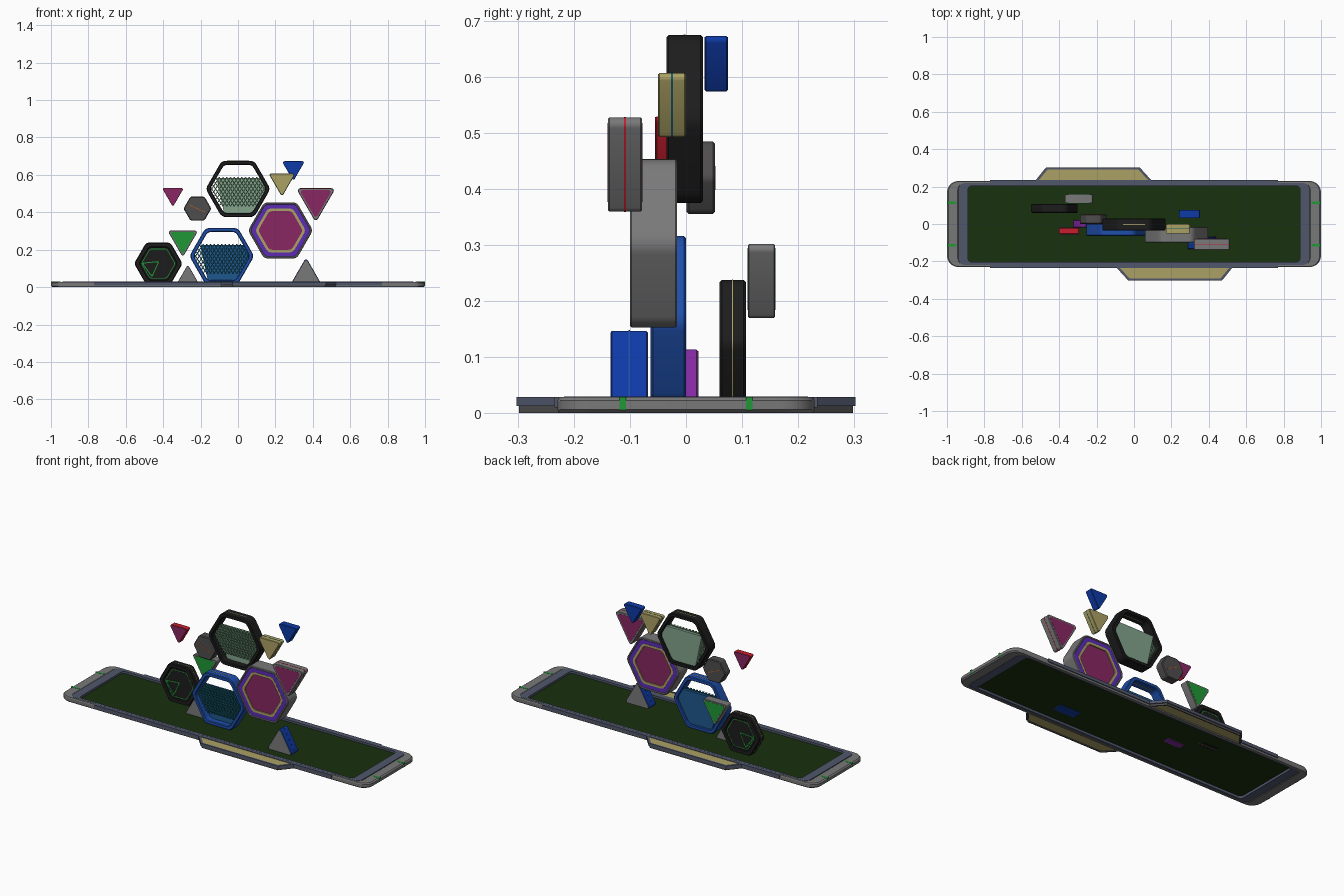
import bpy, bmesh
from math import sin, cos, pi, radians, sqrt

if "Cube" in bpy.data.objects:
    bpy.data.objects.remove(bpy.data.objects["Cube"])

RGB = dict(field=(30, 52, 22), slate=(82, 88, 108), tan=(170, 160, 100), grey=(120, 120, 120),
           dark=(80, 78, 78), black=(34, 34, 34), blue=(36, 80, 170), navy=(22, 60, 165),
           magenta=(135, 44, 98), purple=(92, 48, 178), violet=(130, 45, 160), red=(200, 35, 50),
           green=(36, 150, 56), sage=(130, 162, 138), moss=(100, 138, 108), teal=(28, 92, 110),
           sea=(36, 88, 140), orange=(170, 90, 50))
MATS = {}


def mat(c):
    if c not in MATS:
        m = bpy.data.materials.new(c)
        m.diffuse_color = [(v / 255) ** 2.2 for v in RGB[c]] + [1]
        m.use_nodes = True
        m.node_tree.nodes["Principled BSDF"].inputs["Base Color"].default_value = m.diffuse_color
        MATS[c] = m
    return MATS[c]


def add_slab(bm, outer, inner, lo, hi, axis):
    """Extrude a 2D outline (optionally with a hole) between lo and hi."""
    def ring(pts, w):
        return [bm.verts.new((u, w, v) if axis == 'y' else (u, v, w)) for u, v in pts]
    a, b = ring(outer, lo), ring(outer, hi)
    n = len(a)
    if inner:
        c, d = ring(inner, lo), ring(inner, hi)
    else:
        bm.faces.new(a)
        bm.faces.new(b)
    for i in range(n):
        j = (i + 1) % n
        bm.faces.new((a[i], a[j], b[j], b[i]))
        if inner:
            bm.faces.new((c[i], c[j], d[j], d[i]))
            bm.faces.new((a[i], a[j], c[j], c[i]))
            bm.faces.new((b[i], b[j], d[j], d[i]))


def finish(bm, name, color, bevel=0):
    bmesh.ops.recalc_face_normals(bm, faces=bm.faces)
    me = bpy.data.meshes.new(name)
    bm.to_mesh(me)
    bm.free()
    me.materials.append(mat(color))
    me.shade_smooth()
    me.set_sharp_from_angle(angle=radians(30))
    ob = bpy.data.objects.new(name, me)
    bpy.context.collection.objects.link(ob)
    if bevel:
        m = ob.modifiers.new("edge", 'BEVEL')
        m.width, m.segments, m.angle_limit = bevel, 1, radians(60)
    return ob


def slab(name, outer, lo, hi, color, inner=None, axis='y', bevel=0):
    bm = bmesh.new()
    add_slab(bm, outer, inner, lo, hi, axis)
    return finish(bm, name, color, bevel)


def box(name, x0, x1, y0, y1, z0, z1, color):
    return slab(name, [(x0, z0), (x1, z0), (x1, z1), (x0, z1)], y0, y1, color)


def ngon(n, cx, cz, R, start, r=None, seg=5):
    """Regular polygon with rounded corners."""
    r = R * (0.23 if n == 6 else 0.108) if r is None else r
    half = pi / n
    d = R - r / cos(half)
    pts = []
    for i in range(n):
        t = start + 2 * half * i
        for k in range(seg + 1):
            a = t - half + 2 * half * k / seg
            pts.append((cx + d * cos(t) + r * cos(a), cz + d * sin(t) + r * sin(a)))
    return pts


def rrect(w, h, r, seg=5):
    pts = []
    for i, (sx, sy) in enumerate(((1, 1), (-1, 1), (-1, -1), (1, -1))):
        for k in range(seg + 1):
            a = pi / 2 * (i + k / seg)
            pts.append((sx * (w - r) + r * cos(a), sy * (h - r) + r * sin(a)))
    return pts


# --- base: frame, lip, field, rails, tabs, end marks
slab("base_frame", rrect(1, .23, .06), 0, .028, "grey", rrect(.935, .214, .03), 'z', .006)
slab("base_lip", rrect(.938, .218, .03), .002, .029, "slate", rrect(.888, .203, .02), 'z')
slab("field", rrect(.9, .21, .02), .0155, .017, "field", axis='z')
for s, side in ((1, "front"), (-1, "back")):
    def flip(pts):
        return [(s * x, s * y) for x, y in pts]
    tab = flip([(-.1, -.226), (-.03, -.303), (.47, -.303), (.532, -.226)])
    low = flip([(-.093, -.226), (-.026, -.298), (.466, -.298), (.525, -.226)])
    cut = flip([(-.082, -.228), (-.023, -.292), (.462, -.292), (.514, -.228)])
    slab(side + "_tab_rim", tab, .012, .028, "slate", cut, 'z')
    slab(side + "_tab_foot", low, 0, .012, "dark", cut, 'z')
    slab(side + "_tab_panel", cut, .006, .0255, "tan", axis='z')
    ys = sorted((-s * .214, -s * .235))
    box(side + "_rail", -.77, .77, *ys, .01, .0285, "slate")
    for y in (-.113, .113):
        xs = sorted((s * .95, s * 1.0005))
        box(side + "_end_mark", *xs, y - .006, y + .006, .005, .0288, "green")


# --- open hexagon baskets with a lattice front
def basket(name, cx, cz, y0, y1, frame, panel, lattice):
    R, Ri = .1735, .149
    ym = (y0 + y1) / 2
    slab(name + "_frame", ngon(6, cx, cz, R, 0), y0, y1, frame, ngon(6, cx, cz, Ri, 0), bevel=.004)
    t, k = .059, 1 / sqrt(3)
    a = Ri * cos(pi / 6)
    pts = [(-Ri / 2, -a), (Ri / 2, -a), (Ri, 0), (Ri - t * k, t), (t * k - Ri, t)]
    slab(name + "_panel", [(cx + x, cz + z) for x, z in pts], ym + .004, y1 - .012, panel)
    bm = bmesh.new()
    for sg in (-1, 1):
        for i in range(-12, 13):
            zs = [-.095 + .16 * q / 60 for q in range(61)]
            zs = [z for z in zs if abs(i * .02 + sg * z * .65) < Ri - abs(z) * k]
            if len(zs) < 3:
                continue
            w = .003
            ends = [(cx + i * .02 + sg * z * .65, cz + z) for z in (zs[0], zs[-1])]
            (xa, za), (xb, zb) = ends
            add_slab(bm, [(xa - w, za), (xa + w, za), (xb + w, zb), (xb - w, zb)], None,
                     ym - .008, ym + .005 + sg * .0005, 'y')
    finish(bm, name + "_lattice", lattice)
    for z, n in ((.1502, "outer"), (a, "inner")):
        box(name + "_trim_" + n, cx - .06, cx + .06, ym - .002, ym + .002,
            cz + z - .001, cz + z + .001, "tan")


basket("upper_basket", 0, .525, -.035, .03, "black", "sage", "moss")
basket("lower_basket", -.087, .166, -.063, 0, "blue", "sea", "teal")

# --- large hexagon with nested coloured rings
for part, R, ri, d, c in (("shell", .1765, .164, 0, "grey"), ("band", .165, .136, .003, "purple"),
                          ("ring", .137, .121, .002, "tan"), ("core", .122, 0, .008, "magenta")):
    slab("large_hex_" + part, ngon(6, .227, .303, R * .985, 0), -.1 + d, -.016 - d, c,
         ngon(6, .227, .303, ri * .985, 0) if ri else None, bevel=.003 if d == 0 else 0)

# --- black hexagon block with green outlines
bx, bz = -.426, .126
slab("black_hex", ngon(6, bx, bz, .129, 0), .06, .107, "black", ngon(6, bx, bz, .1, 0), bevel=.004)
slab("black_hex_core", ngon(6, bx, bz, .102, 0), .065, .102, "black")
slab("black_hex_seam", ngon(6, bx, bz, .1298, 0), .082, .084, "tan")
for y in (.064, .101):
    slab("green_hex_outline", ngon(6, bx, bz, .092, 0), y, y + .002, "green", ngon(6, bx, bz, .088, 0))
    slab("green_triangle_outline", ngon(3, -.465, .107, .056, -pi / 2 + .1), y - .001, y + .003,
         "green", ngon(3, -.465, .107, .046, -pi / 2 + .1))

# --- small hexagon with a diagonal stripe
slab("small_hex", ngon(6, -.217, .42, .0745, 0), .001, .052, "dark", bevel=.004)
for y in (0, .0515):
    slab("small_hex_stripe", [(-.26, .437), (-.175, .398), (-.174, .402), (-.259, .441)],
         y, y + .0015, "orange")


# --- triangular blocks: (name, x, z of flat edge, R, y0, y1, side, face, seam, points up)
def triangle(name, cx, zflat, R, y0, y1, side, face, seam, up):
    cz = zflat + (R / 2 if up else -R / 2)
    st = pi / 2 if up else -pi / 2
    slab(name + "_body", ngon(3, cx, cz, R, st), y0 + .001, y1 - .001, side, bevel=.002)
    for y in (y0, y1 - .003):
        slab(name + "_face", ngon(3, cx, cz, R * .84 if side == "grey" else R * .96, st),
             y, y + .003, face)
    if seam:
        ym = (y0 + y1) / 2
        slab(name + "_seam", ngon(3, cx, cz, R + .0015, st), ym - .0015, ym + .0015, seam)


for args in (("red_triangle", -.348, .53, .0675, -.055, -.02, "red", "magenta", None, False),
             ("green_triangle", -.295, .302, .095, .11, .16, "grey", "green", None, False),
             ("tan_triangle", .235, .607, .082, -.05, 0, "tan", "tan", "teal", False),
             ("blue_triangle", .296, .673, .071, .033, .075, "navy", "navy", None, False),
             ("magenta_triangle", .416, .528, .121, -.14, -.078, "grey", "magenta", "red", False),
             ("right_wedge", .364, .0147, .095, -.135, -.068, "navy", "grey", "blue", True),
             ("left_wedge", -.268, .0128, .072, -.02, .022, "violet", "grey", None, True)):
    triangle(*args)
